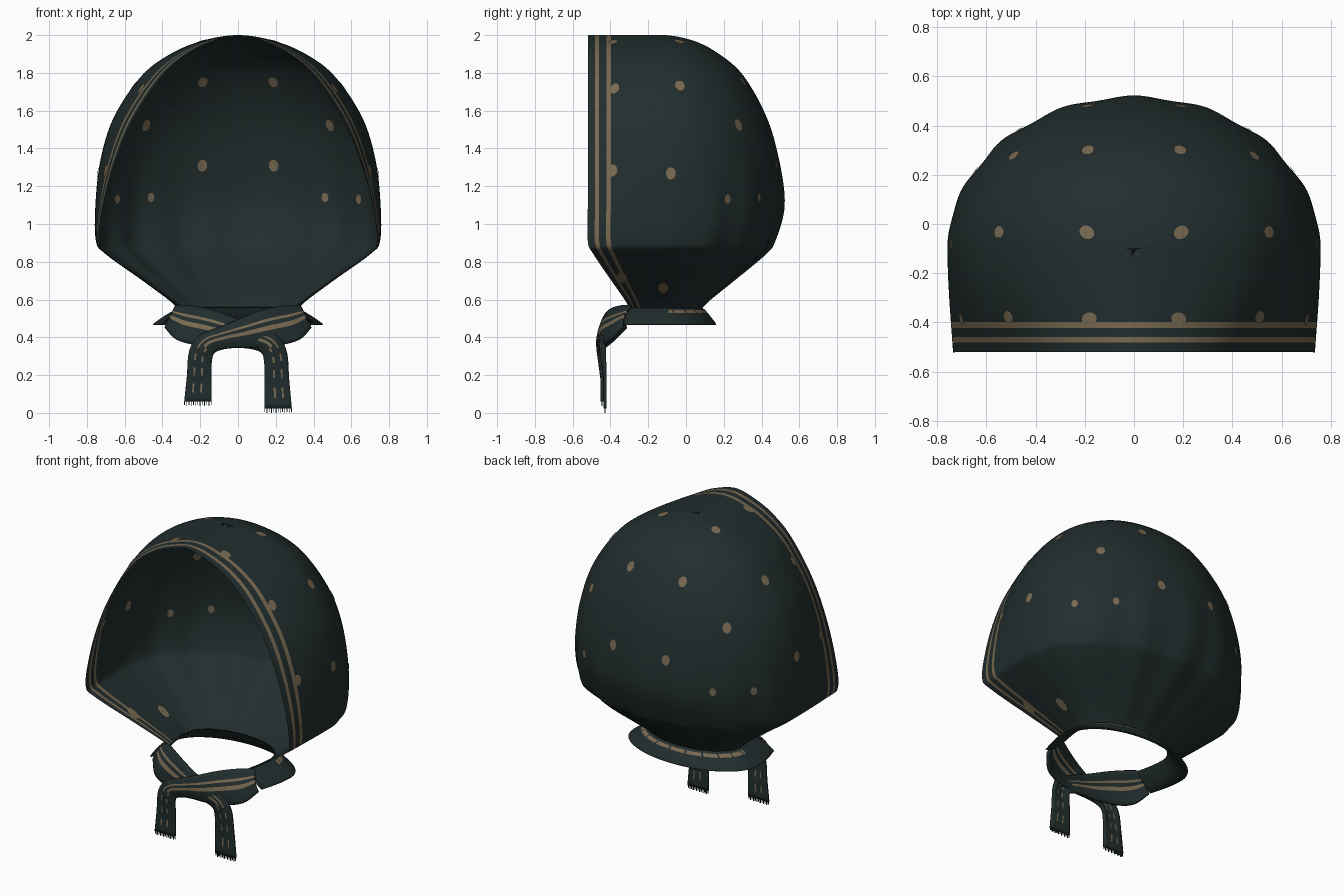
import bpy, bmesh, math
from mathutils import Vector
from mathutils.bvhtree import BVHTree

if "Cube" in bpy.data.objects:
    bpy.data.objects.remove(bpy.data.objects["Cube"])


def material(name, rgb):
    m = bpy.data.materials.new(name)
    m.diffuse_color = (*rgb, 1)
    m.use_nodes = True
    m.node_tree.nodes["Principled BSDF"].inputs["Base Color"].default_value = m.diffuse_color
    return m


CLOTH = material("dark green cloth", (0.0155, 0.0262, 0.0265))
TAN = material("tan print", (0.19, 0.142, 0.083))


def add_object(name, verts, faces, mats=None, smooth=True, weld=True):
    me = bpy.data.meshes.new(name)
    me.from_pydata(verts, [], faces)
    me.materials.append(CLOTH)
    me.materials.append(TAN)
    for i, p in enumerate(me.polygons):
        p.material_index = mats[i] if mats else 0
        p.use_smooth = smooth
    if weld:
        bm = bmesh.new()
        bm.from_mesh(me)
        bmesh.ops.remove_doubles(bm, verts=bm.verts, dist=0.0005)
        bmesh.ops.recalc_face_normals(bm, faces=bm.faces)
        bm.to_mesh(me)
        bm.free()
    ob = bpy.data.objects.new(name, me)
    bpy.context.collection.objects.link(ob)
    return ob


def spline(rows, steps, first=None):
    """Catmull-Rom through tuples of any length."""
    ext = lambda a, b: tuple(2 * p - q for p, q in zip(a, b))
    pts = [first or ext(rows[0], rows[1])] + rows + [ext(rows[-1], rows[-2])]
    out = []
    for i in range(1, len(pts) - 2):
        for s in range(steps):
            t = s / steps
            out.append(tuple(0.5 * (2 * b + (c - a) * t + (2 * a - 5 * b + 4 * c - d) * t * t
                                    + (3 * b - a - 3 * c + d) * t ** 3)
                             for a, b, c, d in zip(*pts[i - 1:i + 3])))
    return out + [rows[-1]]


def grid(rows, rule):
    n = len(rows[0])
    faces, mats = [], []
    for i in range(len(rows) - 1):
        for j in range(n - 1):
            faces.append((i * n + j, (i + 1) * n + j, (i + 1) * n + j + 1, i * n + j + 1))
            mats.append(rule(i, j, n - 1))
    return [p for r in rows for p in r], faces, mats


YW, ARC = -0.1, 44
DEPTHS = [0, .02, .038, .06, .08, .098, .122] + [.122 + .298 * k / 8 for k in range(1, 9)]


def section(z, xe, w, yf, yb):
    """U-shaped slice: open at the front, half ellipse at the back, with soft folds."""
    half = []
    for d in DEPTHS:
        t = d / .42
        half.append((xe + (w - xe) * math.sin(t * math.pi / 2), yf + (YW - yf) * t, z))
    amp = max(0, min(1, (1.4 - z) / 0.6)) * max(0, min(1, (z - 0.5) / 0.2)) * 0.018
    for k in range(1, ARC + 1):
        a = math.pi / 2 * k / ARC
        f = 1 + amp * math.cos(a * 16) * min(1, k / 20)
        half.append((w * math.cos(a) * f, YW + (yb - YW) * math.sin(a) * f, z))
    return half + [(-x, y, q) for x, y, q in half[-2::-1]]


# Hood: rows of height, front edge half width, full half width, front y, back y
HOOD = [(2.0, 0, 0, -.52, -.13), (1.975, .115, .17, -.52, .025), (1.91, .255, .34, -.52, .16),
        (1.79, .395, .505, -.52, .30), (1.57, .545, .655, -.52, .425), (1.34, .645, .728, -.52, .492),
        (1.1, .712, .755, -.52, .517), (.91, .735, .752, -.52, .465), (.84, .69, .70, -.49, .415),
        (.7, .49, .505, -.395, .25), (.6, .35, .37, -.325, .13), (.555, .29, .32, -.30, .085)]
slices = spline(HOOD, 8, first=(1.975, -.115, -.17, -.52, -.285))
verts, faces, mats = grid([section(*s) for s in slices],
                          lambda i, j, n: int(min(j, n - 1 - j) in (2, 5)))
hood = add_object("hood", verts, faces, mats)

# Printed dots: thin discs laid on both sides of the cloth
tree = BVHTree.FromPolygons([Vector(v) for v in verts], faces)
DOTS = [(.19, .31, 1.76), (.5, .29, 1.53), (.19, .48, 1.31), (.455, .37, 1.14), (.62, .2, 1.13),
        (.56, -.03, 1.74), (.19, -.035, 1.96), (.76, -.08, 1.27), (.18, -.385, 1.96),
        (.53, -.385, 1.73), (.73, -.395, 1.29), (.46, -.12, .66), (.53, -.34, .71)]
dv, df = [], []
for x, y, z in DOTS:
    for sx in (1, -1):
        c, nrm, _, _ = tree.find_nearest(Vector((sx * x, y, z)))
        side = nrm.cross(Vector((0, 0, 1))).normalized()
        up = side.cross(nrm)
        stretch = 1.8 if z < .8 else 1.25
        size = .02 if (z < 1.2 and y > .15) else .026
        for off in (.004, -.004):
            base = len(dv)
            ring = [c] + [c + (side * math.cos(a) + up * math.sin(a) * stretch) * r
                          for r in (size / 2, size) for a in [math.tau * k / 14 for k in range(14)]]
            for p in ring:
                q, m, _, _ = tree.find_nearest(p)
                if m.dot(nrm) < 0:
                    m = -m
                dv.append(q + m * off)
            for k in range(14):
                l = (k + 1) % 14
                df.append((base, base + 1 + k, base + 1 + l))
                df.append((base + 1 + k, base + 15 + k, base + 15 + l, base + 1 + l))
add_object("printed_dots", dv, df, [1] * len(df), weld=False)

# Collar: flared band around the neck, folded back underneath
COLLAR = [(.56, .28, .31, -.30, .08), (.545, .31, .335, -.305, .10), (.51, .36, .395, -.32, .13),
          (.468, .405, .45, -.33, .16), (.475, .37, .40, -.32, .13), (.52, .31, .34, -.305, .095),
          (.556, .28, .305, -.30, .078)]
cs = spline(COLLAR, 4)
verts, faces, mats = grid([section(*s) for s in cs],
                          lambda i, j, n: int(i in (4, 5) and 14 < j < n - 14 and j % 9 != 0))
add_object("collar", verts, faces, mats)

# Ties: crossing ribbons, rows of upper edge x z, lower edge x z, upper y, lower y
TIE = [(.33, .565, .385, .45, -.29, -.335), (.25, .565, .32, .385, -.34, -.40),
       (.14, .545, .2, .355, -.40, -.435), (.02, .50, .08, .345, -.435, -.445),
       (-.1, .45, -.04, .345, -.445, -.45), (-.20, .41, -.12, .325, -.45, -.45),
       (-.255, .33, -.14, .28, -.447, -.447), (-.27, .2, -.14, .2, -.445, -.445),
       (-.285, .06, -.14, .06, -.445, -.445)]
ACROSS = [0, .12, .26, .33, .44, .56, .64, .8, .9, 1]


def tie(name, flip, back, drop):
    rows = []
    for ux, uz, lx, lz, uy, ly in spline(TIE, 6):
        tail = max(0, .3 - min(uz, lz)) / .24
        row = []
        for t in ACROSS:
            bulge = .018 * math.sin(math.pi * t) * (1 - min(1, tail * 2))
            row.append((flip * (ux + (lx - ux) * t), uy + (ly - uy) * t - bulge + back,
                        uz + (lz - uz) * t - drop * tail))
        rows.append(row)

    def rule(i, j, n):
        if i < 32:
            return int(j in (2, 4))
        return int(j in (2, 5) and i % 4 < 2)
    v, f, m = grid(rows, rule)
    ob = add_object(name, v, f, m)
    sol = ob.modifiers.new("thickness", 'SOLIDIFY')
    sol.thickness, sol.offset = .016, 0
    # Fringe threads along the tail end
    fv, ff = [], []
    for k in range(13):
        x = flip * (-.283 + .141 * k / 12)
        y, top, b = -.445 + back, .062 - drop, len(fv)
        bottom = max(0, top - (.026 if k % 2 else .02))
        for zz in (top, bottom):
            fv += [(x - .002, y - .003, zz), (x + .002, y - .003, zz),
                   (x + .002, y + .003, zz), (x - .002, y + .003, zz)]
        ff += [(b + s, b + (s + 1) % 4, b + 4 + (s + 1) % 4, b + 4 + s) for s in range(4)]
        ff.append((b + 4, b + 5, b + 6, b + 7))
    add_object(name + "_fringe", fv, ff, smooth=False)


tie("front_tie", 1, 0, 0.0)
tie("rear_tie", -1, .016, .036)
